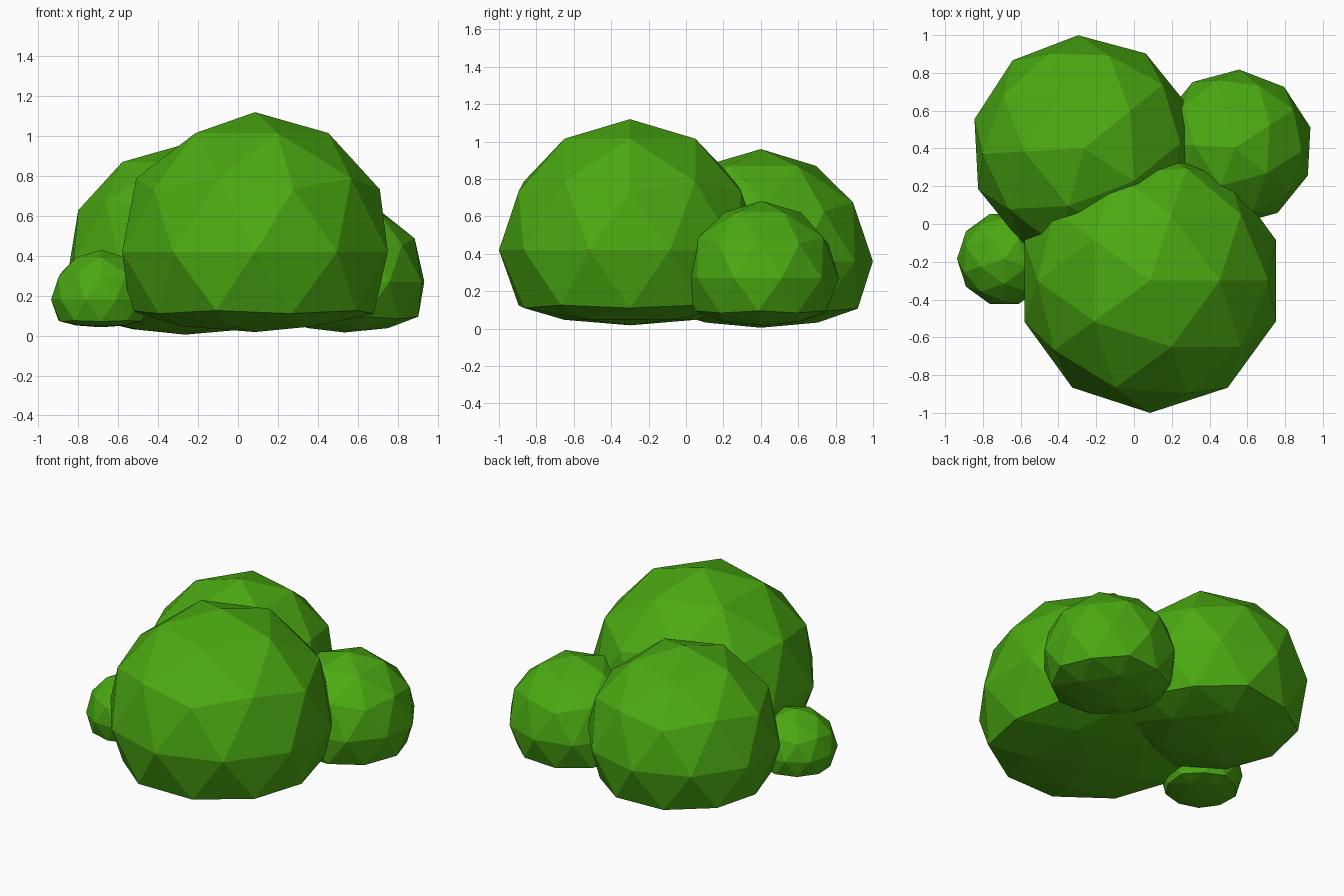
import bpy, math

if "Cube" in bpy.data.objects:
    bpy.data.objects.remove(bpy.data.objects["Cube"])

# Shared leaf material
green = bpy.data.materials.new("leaf_green")
green.diffuse_color = (0.07, 0.40, 0.006, 1)
green.use_nodes = True
green.node_tree.nodes["Principled BSDF"].inputs["Base Color"].default_value = green.diffuse_color


def leaf_clump(name, centre, radius, turn, bottom):
    """Faceted ball whose underside is flattened down to the height 'bottom'."""
    bpy.ops.mesh.primitive_ico_sphere_add(subdivisions=2, radius=radius, location=centre)
    ob = bpy.context.object
    ob.name = name
    ob.rotation_euler.z = math.radians(turn)
    limit = -0.41 * radius
    squash = (bottom - centre[2] - limit) / (-radius - limit)
    for v in ob.data.vertices:
        if v.co.z < limit:
            v.co.z = limit + (v.co.z - limit) * squash
    ob.data.materials.append(green)
    return ob


# Four overlapping clumps of the bush
leaf_clump("large_front_clump", (0.085, -0.30, 0.42), 0.70, 0, 0.018)
leaf_clump("medium_back_left_clump", (-0.265, 0.40, 0.36), 0.60, 39, 0.005)
leaf_clump("small_back_right_clump", (0.535, 0.405, 0.27), 0.413, 33, 0.016)
leaf_clump("tiny_left_clump", (-0.687, -0.185, 0.18), 0.25, 54, 0.042)
